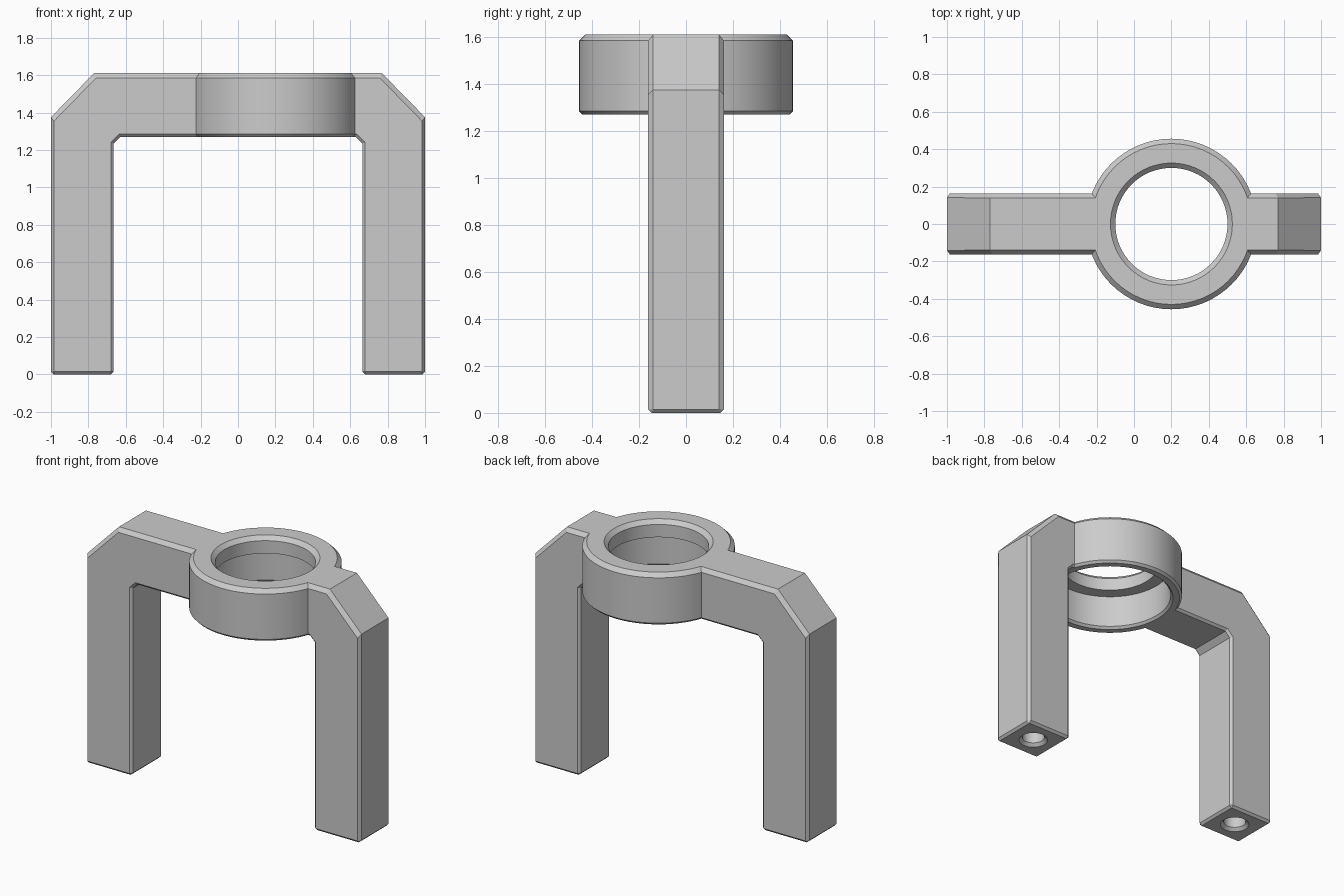
import bpy
import bmesh
from math import tau, cos, sin, radians

if "Cube" in bpy.data.objects:
    bpy.data.objects.remove(bpy.data.objects["Cube"], do_unlink=True)

HALF, TOP, UNDER = 0.162, 1.61, 1.27      # half depth, beam top, beam underside
SOFT, FINE = 0.026, 0.015                 # top chamfer, other chamfers
RING_X, LEG_X = 0.2, 0.83

grey = bpy.data.materials.new("light grey")
grey.use_nodes = True
colour = (0.6, 0.6, 0.6, 1)
grey.diffuse_color = colour
grey.node_tree.nodes["Principled BSDF"].inputs["Base Color"].default_value = colour


def add_object(name, bm):
    bmesh.ops.recalc_face_normals(bm, faces=bm.faces[:])
    mesh = bpy.data.meshes.new(name)
    bm.to_mesh(mesh)
    bm.free()
    mesh.materials.append(grey)
    ob = bpy.data.objects.new(name, mesh)
    bpy.context.collection.objects.link(ob)
    return ob


def lathe(name, x, profile, segments):
    """Solid of revolution from (radius, height) pairs, capped at both ends."""
    bm = bmesh.new()
    rings = [[bm.verts.new((x + r * cos(tau * i / segments), r * sin(tau * i / segments), z))
              for i in range(segments)] for r, z in profile]
    for a, b in zip(rings, rings[1:]):
        for i in range(segments):
            j = (i + 1) % segments
            bm.faces.new((a[i], a[j], b[j], b[i]))
    bm.faces.new(rings[0])
    bm.faces.new(rings[-1])
    return add_object(name, bm)


def apply_modifier(ob, mod):
    bpy.ops.object.select_all(action='DESELECT')
    bpy.context.view_layer.objects.active = ob
    ob.select_set(True)
    bpy.ops.object.modifier_apply(modifier=mod.name)


def combine(ob, other, operation):
    mod = ob.modifiers.new(operation.title(), 'BOOLEAN')
    mod.operation, mod.object, mod.solver = operation, other, 'EXACT'
    apply_modifier(ob, mod)
    bpy.data.objects.remove(other, do_unlink=True)


# Frame: two legs and a beam with sloped shoulders, extruded front to back
half_outline = [(0.63, UNDER), (0.665, 1.235), (0.665, 0), (1, 0), (1, 1.375), (0.77, TOP)]
outline = half_outline + [(-x, z) for x, z in reversed(half_outline)]
bm = bmesh.new()
front = bm.faces.new([bm.verts.new((x, -HALF, z)) for x, z in outline])
extruded = bmesh.ops.extrude_face_region(bm, geom=[front], use_keep_orig=True)
bmesh.ops.translate(bm, vec=(0, 2 * HALF, 0),
                    verts=[g for g in extruded["geom"] if isinstance(g, bmesh.types.BMVert)])

# Chamfer the front and back rims and the feet, wider along the top
weight = bm.edges.layers.float.new("bevel_weight_edge")
for e in bm.edges:
    a, b = (v.co for v in e.verts)
    crosswise = abs(a.y - b.y) > 0.01
    if crosswise:
        e[weight] = FINE / SOFT if max(a.z, b.z) < 0.01 else 0
    else:
        e[weight] = 1 if max(a.z, b.z) > TOP - 0.01 else FINE / SOFT
bracket = add_object("bracket", bm)
bevel = bracket.modifiers.new("Chamfer", 'BEVEL')
bevel.limit_method, bevel.width, bevel.segments = 'WEIGHT', SOFT, 1
apply_modifier(bracket, bevel)

# Round holder joined onto the beam
R = 0.456
collar = lathe("collar", RING_X, [(R - FINE, UNDER), (R, UNDER + FINE),
                                  (R, TOP - SOFT), (R - SOFT, TOP)], 64)
combine(bracket, collar, 'UNION')

# Stepped bore: wide from below, narrow lip at the top
bore = lathe("bore_cutter", RING_X, [
    (0.41, UNDER - 0.01), (0.385, UNDER + FINE), (0.385, 1.5), (0.3, 1.5),
    (0.3, TOP - SOFT), (0.336, TOP + 0.01)], 64)
combine(bracket, bore, 'DIFFERENCE')

# Chamfered screw hole in each foot
for side in (-1, 1):
    hole = lathe("screw_cutter", side * LEG_X,
                 [(0.1, -0.01), (0.07, 0.02), (0.07, 0.3)], 32)
    combine(bracket, hole, 'DIFFERENCE')

bpy.ops.object.select_all(action='DESELECT')
bpy.context.view_layer.objects.active = bracket
bracket.select_set(True)
bpy.ops.object.shade_smooth_by_angle(angle=radians(25))
